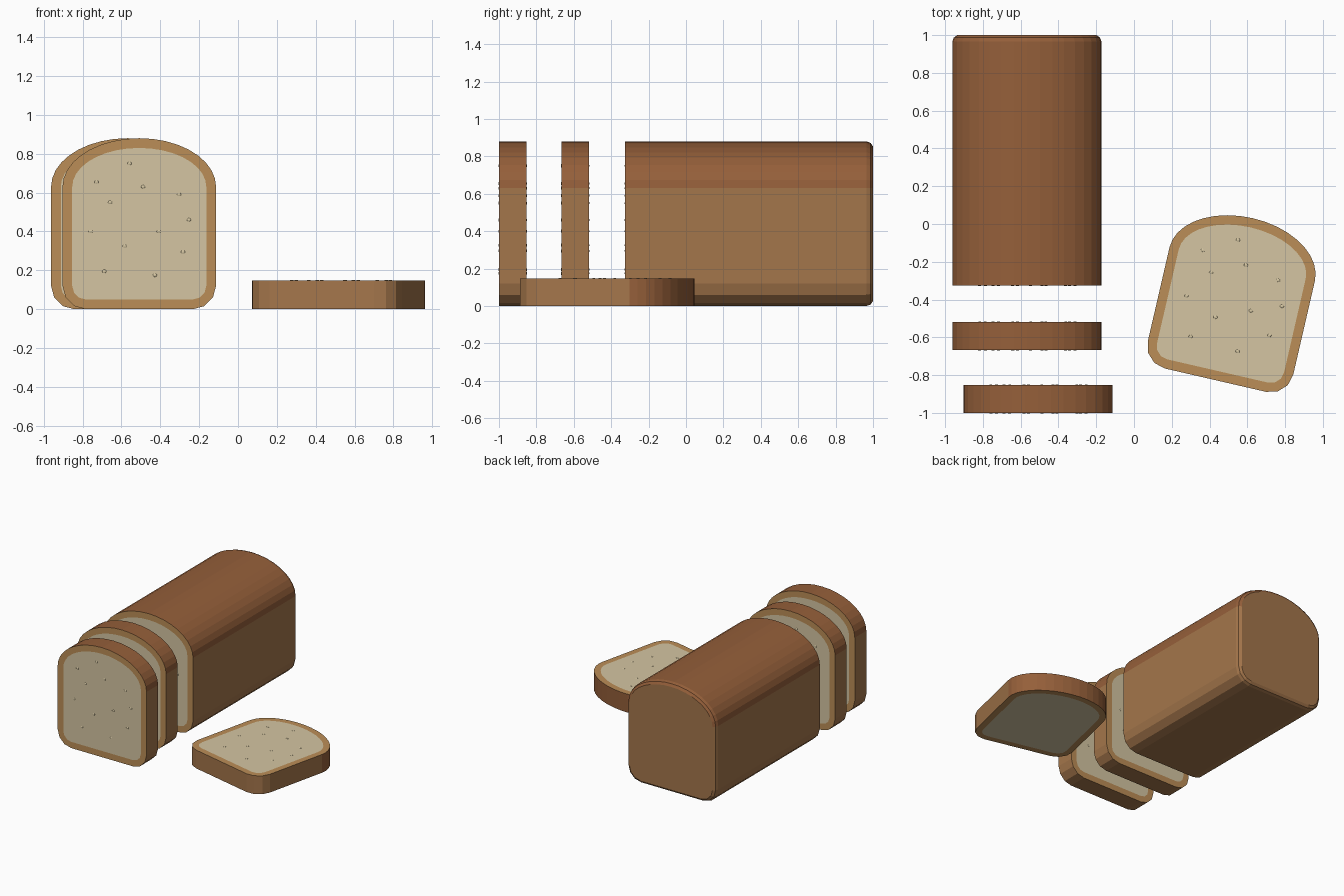
import bpy, bmesh
from math import sin, cos, pi, radians
from mathutils import Matrix, Vector

if "Cube" in bpy.data.objects:
    bpy.data.objects.remove(bpy.data.objects["Cube"])

HALF_W, SHOULDER, ARCH, CORNER, RIM = 0.395, 0.63, 0.25, 0.12, 0.05
ARCH_SEG, CORNER_SEG = 18, 3


def material(name, rgb):
    m = bpy.data.materials.new(name)
    m.diffuse_color = (*rgb, 1)
    m.use_nodes = True
    m.node_tree.nodes["Principled BSDF"].inputs["Base Color"].default_value = m.diffuse_color
    return m


MATS = [material("side_crust", (0.37, 0.18, 0.07)),
        material("top_crust", (0.30, 0.115, 0.042)),
        material("cut_rim", (0.50, 0.27, 0.095)),
        material("crumb", (0.66, 0.56, 0.36))]
SIDE, TOP, CUT, CRUMB = range(4)

# pore positions on a cut face (x from centre, z)
PORES = [(-.05, .75), (-.22, .655), (.02, .63), (-.15, .55), (.205, .59), (.255, .46),
         (-.25, .40), (.10, .40), (-.075, .325), (.225, .295), (.08, .175), (-.18, .195)]


def profile(d):
    """Bread outline inset by d: arch from right to left, then the bottom corners."""
    w, r = HALF_W - d, CORNER - d
    pts = [(w * cos(pi * i / ARCH_SEG), SHOULDER + (ARCH - d) * sin(pi * i / ARCH_SEG))
           for i in range(ARCH_SEG + 1)]
    for cx, start in ((-(w - r), pi), (w - r, 1.5 * pi)):
        for i in range(CORNER_SEG + 1):
            a = start + pi / 2 * i / CORNER_SEG
            pts.append((cx + r * cos(a), CORNER + r * sin(a)))
    return pts


def finish(bm, name, matrix):
    bmesh.ops.recalc_face_normals(bm, faces=bm.faces)
    me = bpy.data.meshes.new(name)
    bm.to_mesh(me)
    bm.free()
    for m in MATS:
        me.materials.append(m)
    ob = bpy.data.objects.new(name, me)
    ob.matrix_world = matrix
    bpy.context.collection.objects.link(ob)
    return ob


def bread(name, sections, first, last, matrix):
    """Loft (y, inset, kind) sections; kind is the strip leading to that section."""
    bm = bmesh.new()
    rings = [[bm.verts.new((x, y, z)) for x, z in profile(d)] for y, d, _ in sections]
    n = len(rings[0])
    for a, b, sec in zip(rings, rings[1:], sections[1:]):
        for i in range(n):
            j = (i + 1) % n
            f = bm.faces.new((a[i], a[j], b[j], b[i]))
            f.material_index = CUT if sec[2] == "cut" else (TOP if i < ARCH_SEG else SIDE)
    bm.faces.new(rings[0]).material_index = first
    bm.faces.new(rings[-1]).material_index = last
    return finish(bm, name, matrix)


def pores(name, faces_y, matrix):
    """Small flattened bubbles on the crumb."""
    bm = bmesh.new()
    for y in faces_y:
        for x, z in PORES:
            bmesh.ops.create_uvsphere(
                bm, u_segments=8, v_segments=6, radius=1,
                matrix=Matrix.Translation((x, y, z)) @ Matrix.Diagonal((.012, .004, .009, 1)))
    for f in bm.faces:
        f.material_index = CRUMB
    finish(bm, name, matrix)


def slice_of_bread(name, thick, matrix, both=True):
    h = thick / 2
    bread(name, [(-h, RIM, ""), (-h, 0, "cut"), (h, 0, ""), (h, RIM, "cut")],
          CRUMB, CRUMB, matrix)
    pores(name + "_pores", (-h + .001, h - .001) if both else (-h + .001,), matrix)


# uncut loaf with a rounded back end
loaf_at = Matrix.Translation((-0.567, 0, 0))
bread("loaf", [(-0.325, RIM, ""), (-0.325, 0, "cut"), (0.965, 0, ""),
               (0.987, 0.008, ""), (1.0, 0.027, "")], CRUMB, SIDE, loaf_at)
pores("loaf_pores", (-0.324,), loaf_at)

# standing slices
slice_of_bread("middle_slice", 0.147, Matrix.Translation((-0.567, -0.593, 0)))
slice_of_bread("front_slice", 0.147, Matrix.Translation((-0.508, -0.9265, 0)))

# slice lying flat, turned on the table
turn = Matrix.Rotation(radians(-13), 4, 'Z')
foot = Vector((0.53, -0.398, 0.074)) - turn @ Vector((0, 0.44, 0))
slice_of_bread("flat_slice", 0.147,
               Matrix.Translation(foot) @ turn @ Matrix.Rotation(radians(-90), 4, 'X'), False)
